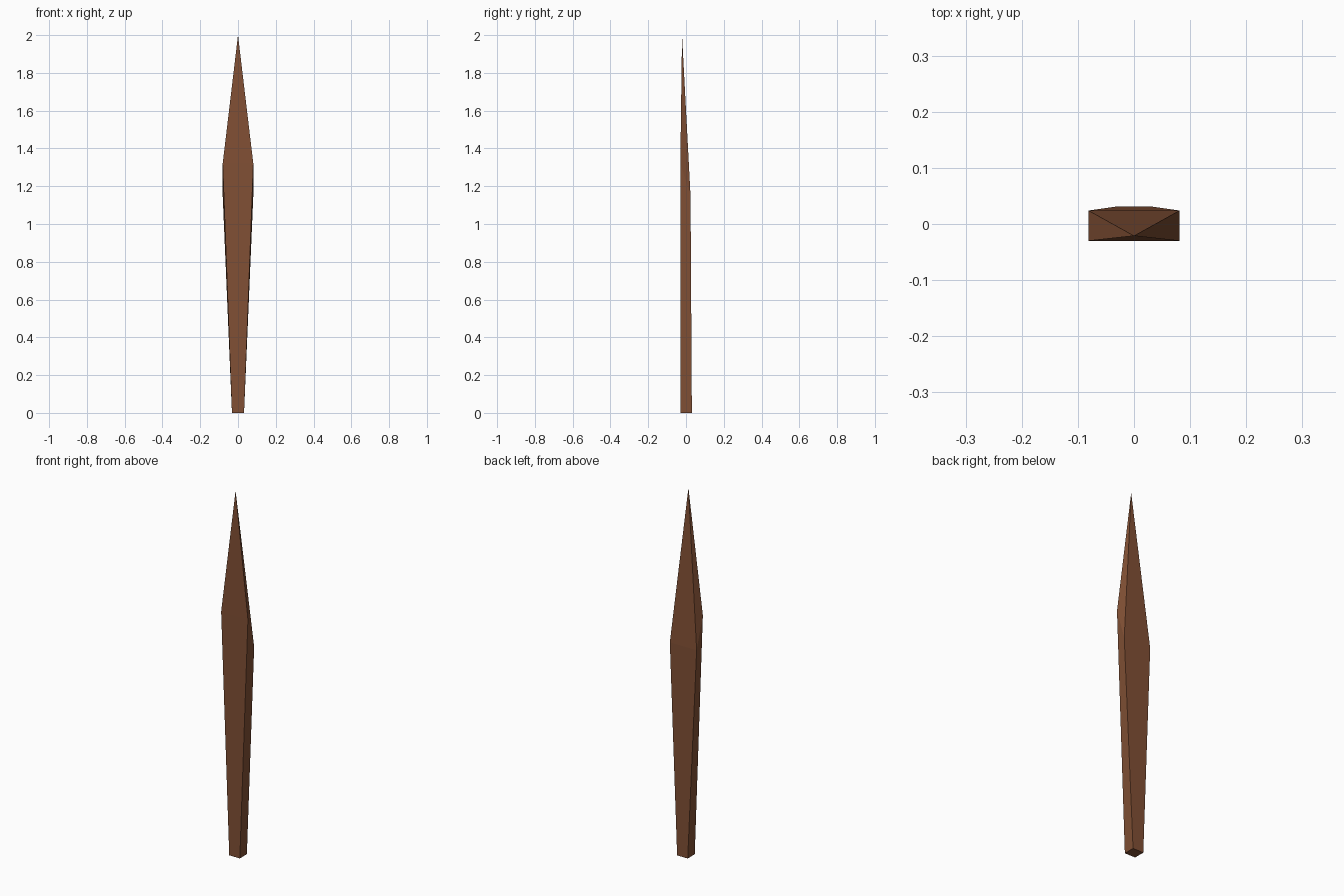
import bpy, bmesh

if "Cube" in bpy.data.objects:
    bpy.data.objects.remove(bpy.data.objects["Cube"])

# Sharpened wooden stake: square foot, slanted wide shoulder, pointed tip
bm = bmesh.new()


def ring(half_front, half_back, y_front, y_back, z_front, z_back):
    return [bm.verts.new(p) for p in (
        (-half_front, y_front, z_front), (half_front, y_front, z_front),
        (half_back, y_back, z_back), (-half_back, y_back, z_back))]


foot = ring(0.032, 0.032, -0.03, 0.031, 0, 0)
shoulder = ring(0.081, 0.081, -0.03, 0.024, 1.32, 1.15)
tip = bm.verts.new((0, -0.021, 2))

# Foot cap, shaft sides and point facets
bm.faces.new(foot[::-1])
for i in range(4):
    j = (i + 1) % 4
    bm.faces.new((foot[i], foot[j], shoulder[j], shoulder[i]))
    bm.faces.new((shoulder[i], shoulder[j], tip))
bmesh.ops.recalc_face_normals(bm, faces=bm.faces)

mesh = bpy.data.meshes.new("wooden_stake")
bm.to_mesh(mesh)
bm.free()
stake = bpy.data.objects.new("wooden_stake", mesh)
bpy.context.collection.objects.link(stake)

# Brown wood
wood = bpy.data.materials.new("brown_wood")
wood.diffuse_color = (0.22, 0.08, 0.035, 1)
wood.use_nodes = True
wood.node_tree.nodes["Principled BSDF"].inputs["Base Color"].default_value = wood.diffuse_color
mesh.materials.append(wood)
